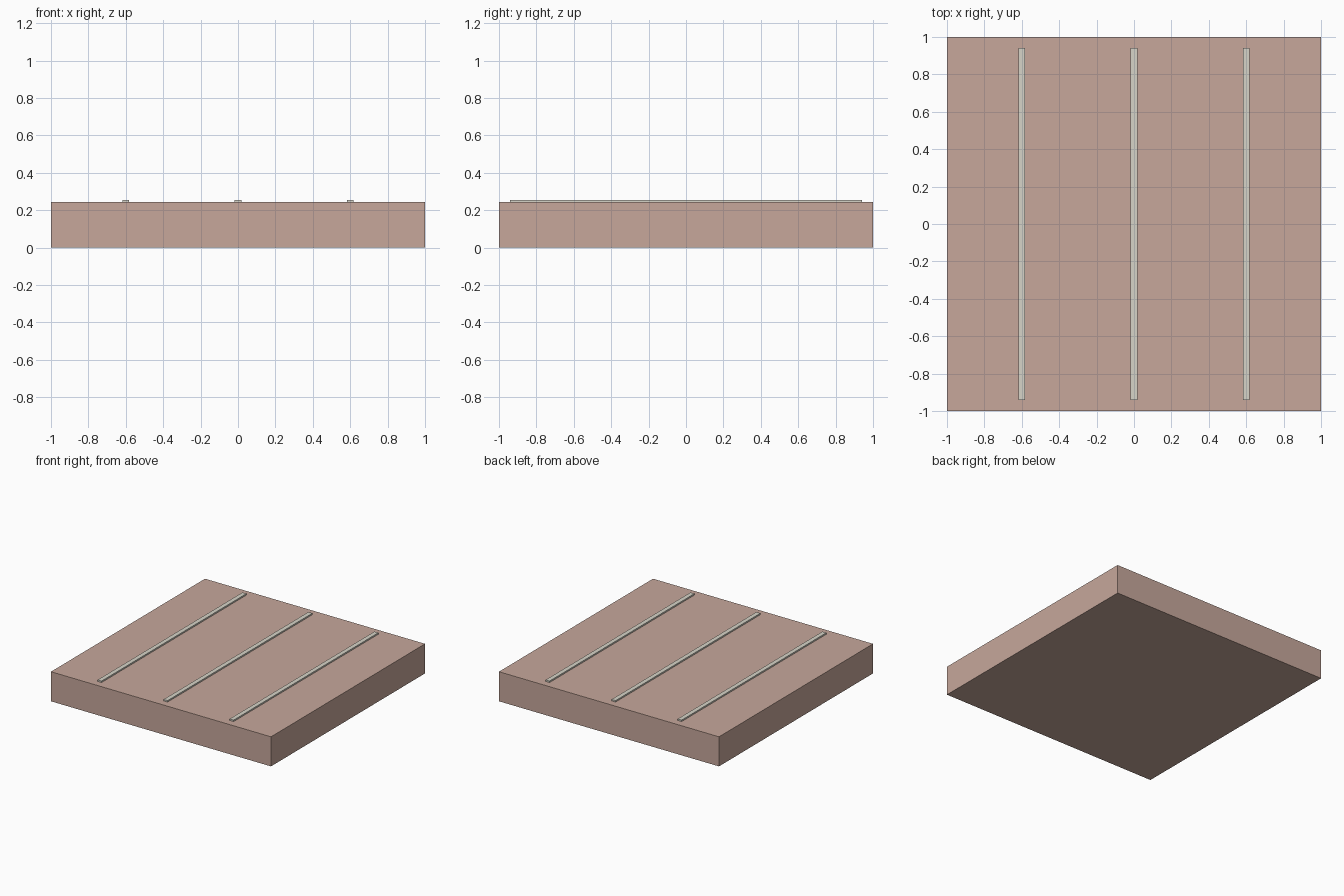
import bpy

if "Cube" in bpy.data.objects:
    bpy.data.objects.remove(bpy.data.objects["Cube"])


def material(name, color):
    mat = bpy.data.materials.new(name)
    mat.diffuse_color = (*color, 1.0)
    mat.use_nodes = True
    mat.node_tree.nodes["Principled BSDF"].inputs["Base Color"].default_value = mat.diffuse_color
    return mat


def box(name, center_x, size_x, size_y, z0, z1, mat):
    bpy.ops.mesh.primitive_cube_add(size=1, location=(center_x, 0, (z0 + z1) / 2))
    obj = bpy.context.object
    obj.name = name
    obj.scale = (size_x, size_y, z1 - z0)
    bpy.ops.object.transform_apply(location=False, rotation=False, scale=True)
    obj.data.materials.append(mat)
    return obj


SLAB_TOP = 0.243
STRIP_TOP = 0.255

clay = material("clay", (0.57, 0.39, 0.33))
pale = material("pale_strip", (0.68, 0.66, 0.58))

# Square base slab
box("slab", 0, 2.0, 2.0, 0, SLAB_TOP, clay)

# Three thin raised strips running front to back
for name, x in (("left_strip", -0.6), ("middle_strip", 0.0), ("right_strip", 0.6)):
    box(name, x, 0.036, 1.88, SLAB_TOP - 0.002, STRIP_TOP, pale)
